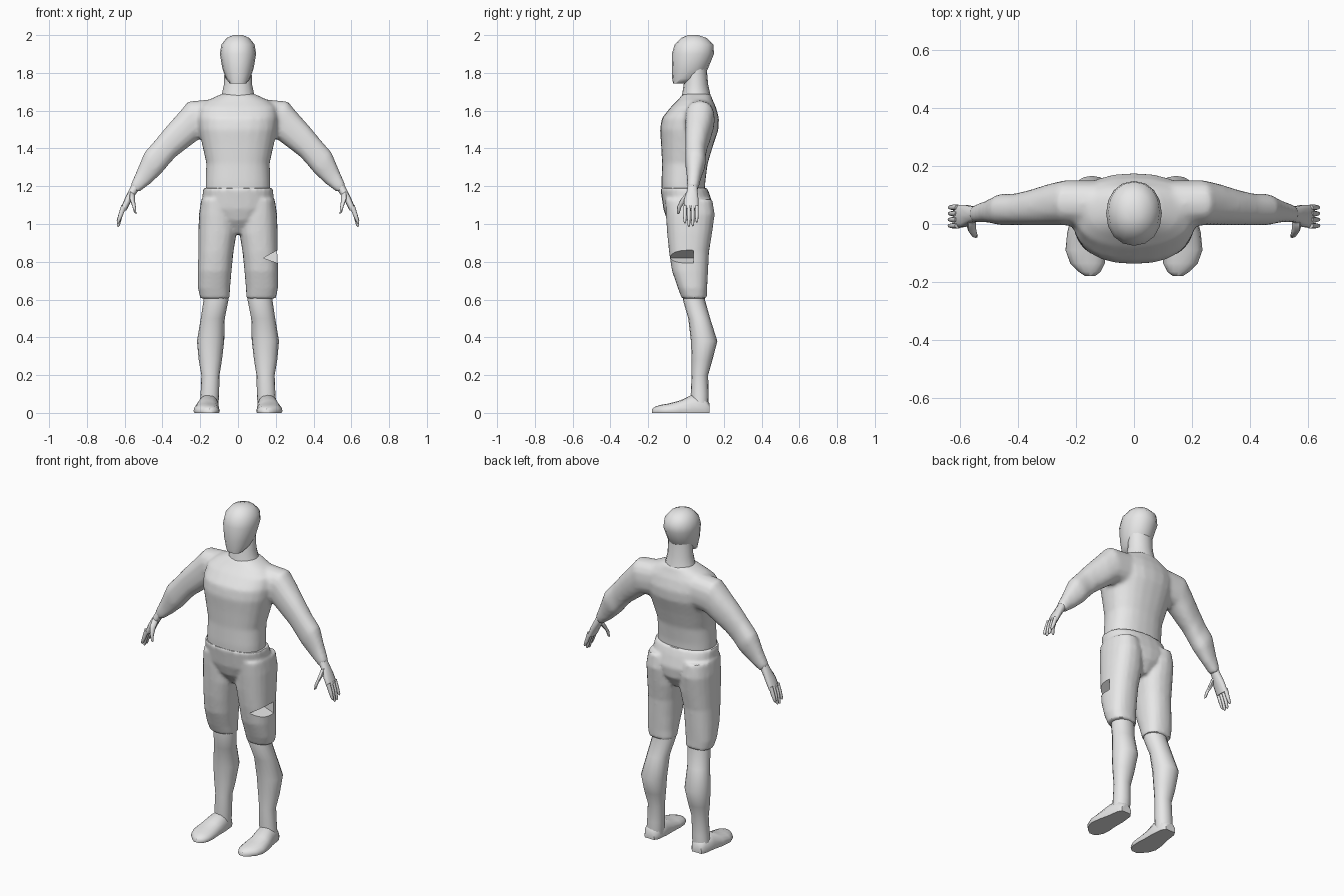
import bpy, bmesh, math
from mathutils import Vector as V

if "Cube" in bpy.data.objects:
    bpy.data.objects.remove(bpy.data.objects["Cube"])

grey = bpy.data.materials.new("light grey")
grey.diffuse_color = (0.8, 0.8, 0.8, 1)
grey.use_nodes = True
grey.node_tree.nodes["Principled BSDF"].inputs["Base Color"].default_value = grey.diffuse_color


def loft(bm, rings, n=16, p=0.85, floor=False):
    """Skin a closed tube through (centre, u, v) superellipse rings."""
    loops = []
    for c, u, v in rings:
        loop = []
        for i in range(n):
            t = 2 * math.pi * i / n
            a, b = math.cos(t), math.sin(t)
            q = c + u * math.copysign(abs(a) ** p, a) + v * math.copysign(abs(b) ** p, b)
            if floor:
                q.z = max(q.z, 0)
            loop.append(bm.verts.new(q))
        loops.append(loop)
    for A, B in zip(loops, loops[1:]):
        for i in range(n):
            j = (i + 1) % n
            bm.faces.new((A[i], A[j], B[j], B[i]))
    bm.faces.new(loops[0][::-1])
    bm.faces.new(loops[-1])


def level(z, x0, x1, y0, y1, s=1):
    """Horizontal ring."""
    return (V((s * (x0 + x1) / 2, (y0 + y1) / 2, z)), V(((x1 - x0) / 2, 0, 0)), V((0, (y1 - y0) / 2, 0)))


def limb(xt, zt, xb, zb, y0, y1, s):
    """Ring across a slanted arm, given its upper and lower edge."""
    return (V((s * (xt + xb) / 2, (y0 + y1) / 2, (zt + zb) / 2)),
            V((s * (xt - xb) / 2, 0, (zt - zb) / 2)), V((0, (y1 - y0) / 2, 0)))


def make(name, bm, angle=50):
    bmesh.ops.recalc_face_normals(bm, faces=bm.faces)
    me = bpy.data.meshes.new(name)
    bm.to_mesh(me)
    bm.free()
    me.materials.append(grey)
    me.shade_smooth()
    me.set_sharp_from_angle(angle=math.radians(angle))
    ob = bpy.data.objects.new(name, me)
    bpy.context.collection.objects.link(ob)
    return ob


def fuse(ob, voxel, rounds):
    """Merge overlapping tubes into one soft skin."""
    m = ob.modifiers.new("fuse", "REMESH")
    m.mode, m.voxel_size, m.use_smooth_shade = "VOXEL", voxel, True
    m = ob.modifiers.new("soften", "SMOOTH")
    m.factor, m.iterations = 0.5, rounds


# head
bm = bmesh.new()
loft(bm, [level(z, -h, h, a, b) for z, h, a, b in (
    (1.745, .045, -.068, .0), (1.77, .063, -.073, .08), (1.82, .082, -.075, .115),
    (1.90, .096, -.075, .148), (1.95, .088, -.06, .145), (1.985, .06, -.025, .11),
    (2.0, .025, .01, .065))], p=.95)
make("head", bm, 70)

# neck
bm = bmesh.new()
loft(bm, [level(z, -h, h, a, b) for z, h, a, b in (
    (1.64, .10, -.03, .14), (1.69, .085, -.02, .128), (1.74, .074, -.012, .117), (1.82, .072, 0, .11))], p=1)
make("neck", bm)

# torso with both arms
bm = bmesh.new()
loft(bm, [level(z, -h, h, a, b) for z, h, a, b in (
    (1.16, .172, -.128, .10), (1.22, .172, -.13, .102), (1.32, .168, -.127, .115),
    (1.42, .19, -.132, .145), (1.50, .208, -.138, .172), (1.56, .212, -.128, .175),
    (1.62, .205, -.08, .158), (1.655, .16, -.045, .142), (1.69, .085, -.015, .13))], n=24)
for s in (-1, 1):
    loft(bm, [limb(*r, s) for r in (
        (.14, 1.66, .10, 1.46, -.01, .15), (.262, 1.65, .205, 1.45, -.005, .152),
        (.32, 1.582, .265, 1.405, -.005, .138), (.38, 1.515, .33, 1.355, -.005, .118),
        (.44, 1.442, .375, 1.305, -.005, .105), (.495, 1.38, .405, 1.268, -.005, .105),
        (.535, 1.285, .47, 1.208, .005, .08), (.57, 1.205, .53, 1.165, .005, .065))])
fuse(make("torso_and_arms", bm), .012, 5)

for s, side in ((-1, "left"), (1, "right")):
    # hand: palm, four fingers and thumb
    bm = bmesh.new()
    loft(bm, [limb(*r, s) for r in (
        (.555, 1.225, .518, 1.19, .01, .06), (.575, 1.185, .54, 1.16, .004, .062),
        (.60, 1.135, .568, 1.115, -.012, .068), (.62, 1.085, .592, 1.07, -.014, .068))], n=10)
    for k, (y, z) in enumerate(((-.006, 1.005), (.015, .987), (.036, .99), (.057, 1.01))):
        loft(bm, [limb(*r, s) for r in (
            (.618, 1.10, .594, 1.085, y - .01, y + .01),
            (.633, 1.05, .612, 1.04, y - .01, y + .01),
            (.642, z + .01, .626, z + .005, y - .007, y + .007),
            (.640, z, .634, z - .002, y - .003, y + .003))], n=8, p=1)
    loft(bm, [limb(*r, s) for r in (
        (.575, 1.175, .545, 1.155, .0, .035), (.575, 1.135, .545, 1.12, -.03, .005),
        (.56, 1.095, .54, 1.085, -.047, -.024), (.55, 1.06, .538, 1.053, -.048, -.034))], n=8, p=1)
    make(side + "_hand", bm, 60)

    # lower leg
    bm = bmesh.new()
    loft(bm, [level(*r, s) for r in (
        (.68, .06, .175, 0, .10), (.6, .05, .182, -.017, .10), (.5, .07, .197, .012, .128),
        (.38, .073, .217, .026, .166), (.28, .085, .208, .03, .14), (.2, .098, .194, .03, .117),
        (.10, .10, .198, .025, .12), (.02, .105, .205, .03, .118))], p=.95)
    make(side + "_lower_leg", bm, 70)

    # foot with a flat sole
    bm = bmesh.new()
    rings = []
    for y, x0, x1, z in ((.124, .125, .19, .05), (.10, .108, .205, .08), (.03, .10, .215, .095),
                         (-.03, .10, .23, .066), (-.09, .096, .236, .05), (-.135, .10, .22, .042),
                         (-.165, .115, .19, .032), (-.18, .135, .168, .02)):
        rings.append((V((s * (x0 + x1) / 2, y, z * .2)), V(((x1 - x0) / 2, 0, 0)), V((0, 0, z * .8))))
    loft(bm, rings, p=.9, floor=True)
    make(side + "_foot", bm)

# shorts: pelvis and two legs
bm = bmesh.new()
loft(bm, [level(z, -h, h, a, b) for z, h, a, b in (
    (1.19, .186, -.136, .112), (1.15, .188, -.13, .128), (1.08, .19, -.12, .148),
    (1.02, .13, -.10, .142), (.95, .04, -.05, .10))], n=24)
for s in (-1, 1):
    loft(bm, [level(*r, s) for r in (
        (1.13, .04, .195, -.11, .14), (1.05, .015, .207, -.107, .152), (.95, .008, .21, -.1, .138),
        (.85, .024, .21, -.09, .122), (.75, .034, .213, -.074, .117), (.66, .042, .212, -.043, .112),
        (.605, .044, .2, -.022, .11))], n=20)
shorts = make("shorts", bm)
fuse(shorts, .01, 4)

# wedge that tears the outer side of one shorts leg
bm = bmesh.new()
tri = [[bm.verts.new((x, y, z)) for x, z in ((.135, .82), (.26, .89), (.26, .775))] for y in (-.16, .04)]
bm.faces.new(tri[0])
bm.faces.new(tri[1][::-1])
for i in range(3):
    j = (i + 1) % 3
    bm.faces.new((tri[0][i], tri[1][i], tri[1][j], tri[0][j]))
cutter = make("tear_cutter", bm, 10)
cutter.hide_render = True
cutter.display_type = "WIRE"
cut = shorts.modifiers.new("tear", "BOOLEAN")
cut.operation, cut.object, cut.solver = "DIFFERENCE", cutter, "EXACT"

# bake the shorts and drop the helper
deps = bpy.context.evaluated_depsgraph_get()
baked = bpy.data.meshes.new_from_object(shorts.evaluated_get(deps))
shorts.modifiers.clear()
shorts.data = baked
baked.materials.clear()
baked.materials.append(grey)
baked.shade_smooth()
baked.set_sharp_from_angle(angle=math.radians(40))
bpy.data.objects.remove(cutter)
